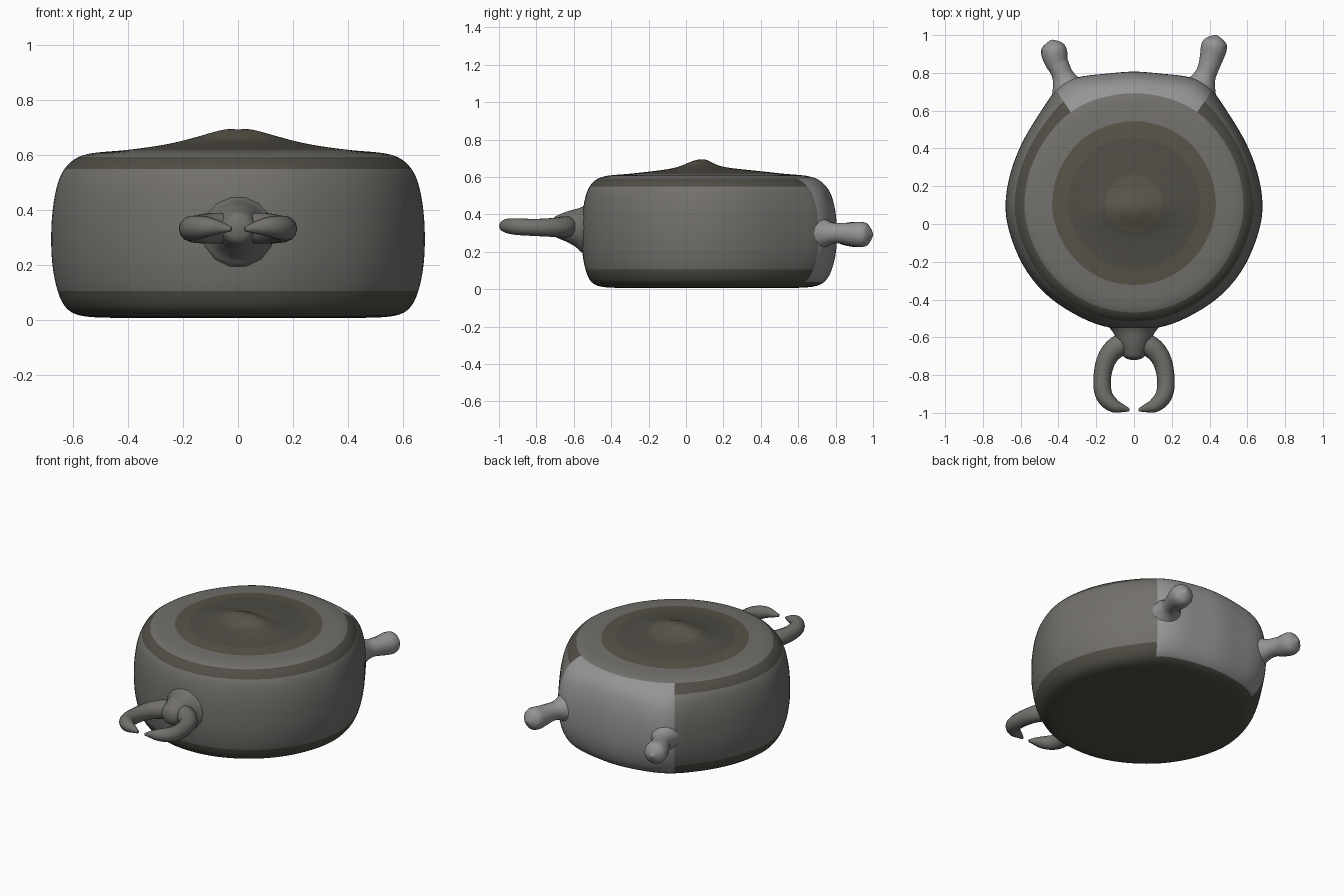
import bpy, bmesh, math

if "Cube" in bpy.data.objects:
    bpy.data.objects.remove(bpy.data.objects["Cube"])

def material(name, color):
    m = bpy.data.materials.new(name)
    m.diffuse_color = (*color, 1)
    m.use_nodes = True
    m.node_tree.nodes["Principled BSDF"].inputs["Base Color"].default_value = m.diffuse_color
    return m

STEEL = material("worn_steel", (0.17, 0.162, 0.15))
LIGHT = material("bare_steel", (0.3, 0.3, 0.3))
SOOT = material("dark_patina", (0.08, 0.075, 0.06))
BRONZE = material("brown_patina", (0.1, 0.088, 0.066))

# Body: top-view outline (right half, front to back) lofted through levels
half = [(0, -.565), (.17, -.55), (.32, -.48), (.475, -.38), (.6, -.22),
        (.67, -.03), (.69, .1), (.66, .28), (.585, .46), (.485, .61),
        (.42, .715), (.32, .785), (.15, .795), (0, .815)]
outline = half + [(-x, y) for x, y in half[-2:0:-1]]
CY = 0.11
# (scale, height, material index of the band above)
levels = [(.25, .012, 1), (.55, .008, 1), (.82, .006, 1), (.92, .03, 1),
          (.967, .1, 0), (.995, .2, 0), (1.0, .3, 0), (.993, .4, 0),
          (.97, .49, 0), (.935, .552, 1), (.86, .599, 0), (.75, .611, 0),
          (.64, .615, 2), (.52, .624, 1), (.36, .636, 1), (.22, .645, 2),
          (.1, .648, 2)]

def knob(x, y):
    return .055 * math.exp(-(x / .16) ** 2 - ((y - .075) / .075) ** 2)

bm = bmesh.new()
rings = []
for s, z, _ in levels:
    ring = []
    # top and bottom rings turn circular
    t = max(0, min(1, (.99 - s) / .13))
    for x, y in outline:
        d = math.hypot(x, y - CY)
        k = s * (1 + t * (.685 / d - 1))
        px, py = x * k, CY + (y - CY) * k
        ring.append(bm.verts.new((px, py, z + (knob(px, py) if z > .6 else 0))))
    rings.append(ring)
n = len(outline)
for lo, hi, (_, z, mi) in zip(rings, rings[1:], levels):
    for i in range(n):
        j = (i + 1) % n
        f = bm.faces.new((lo[i], lo[j], hi[j], hi[i]))
        # bare metal on the flat back panel
        mid = (i + j) / 2 if j else i
        back = 10 <= mid <= 16 and .02 < z < .58
        f.material_index = 3 if back else mi
for ring, z, mi in ((rings[0], .014, 1), (rings[-1], .65 + knob(0, CY), 2)):
    c = bm.verts.new((0, CY, z))
    for i in range(n):
        f = bm.faces.new((ring[i], ring[(i + 1) % n], c))
        f.material_index = mi
bmesh.ops.recalc_face_normals(bm, faces=bm.faces)
for f in bm.faces:
    f.smooth = True
me = bpy.data.meshes.new("body")
bm.to_mesh(me)
bm.free()
for m in (STEEL, SOOT, BRONZE, LIGHT):
    me.materials.append(m)
body = bpy.data.objects.new("body", me)
bpy.context.collection.objects.link(body)
sub = body.modifiers.new("smooth", "SUBSURF")
sub.levels = sub.render_levels = 2

# Round limb whose thickness changes along its path: points are (x, y, z, radius)
def limb(name, pts, mat):
    cu = bpy.data.curves.new(name, "CURVE")
    cu.dimensions = "3D"
    cu.bevel_depth = 1
    cu.bevel_resolution = 5
    cu.use_fill_caps = True
    sp = cu.splines.new("NURBS")
    sp.points.add(len(pts) - 1)
    for p, (x, y, z, r) in zip(sp.points, pts):
        p.co = (x, y, z, 1)
        p.radius = r
    sp.order_u = 3
    sp.use_endpoint_u = True
    sp.resolution_u = 6
    cu.materials.append(mat)
    ob = bpy.data.objects.new(name, cu)
    bpy.context.collection.objects.link(ob)

# Rear knobbed lugs
for side, name, dy in ((1, "right", 0), (-1, "left", -.025)):
    limb("rear_lug_" + name,
         [(side * .27, .55, .3, .14), (side * .32, .65, .3, .14),
          (side * .35, .72, .3, .09), (side * .375, .78, .3, .055),
          (side * .395, .83, .3, .055),
          (side * .41, .88 + dy, .295, .062), (side * .425, .94 + dy, .293, .072),
          (side * .432, .98 + dy, .293, .055), (side * .437, 1.0 + dy, .293, .005)],
         LIGHT)

# Front stem and the open ring claw
limb("front_stem", [(0, -.46, .325, .17), (0, -.53, .325, .15), (0, -.57, .33, .11),
                    (0, -.62, .335, .09), (0, -.67, .335, .07),
                    (0, -.715, .335, .05), (0, -.72, .335, .01)], STEEL)
for side, name in ((1, "right"), (-1, "left")):
    limb("front_claw_" + name,
         [(0, -.62, .335, .05), (side * .07, -.63, .335, .06),
          (side * .145, -.7, .33, .052), (side * .172, -.81, .33, .046),
          (side * .165, -.91, .335, .046), (side * .11, -.965, .34, .038),
          (side * .06, -.975, .335, .022), (side * .025, -.985, .33, .008)], STEEL)
